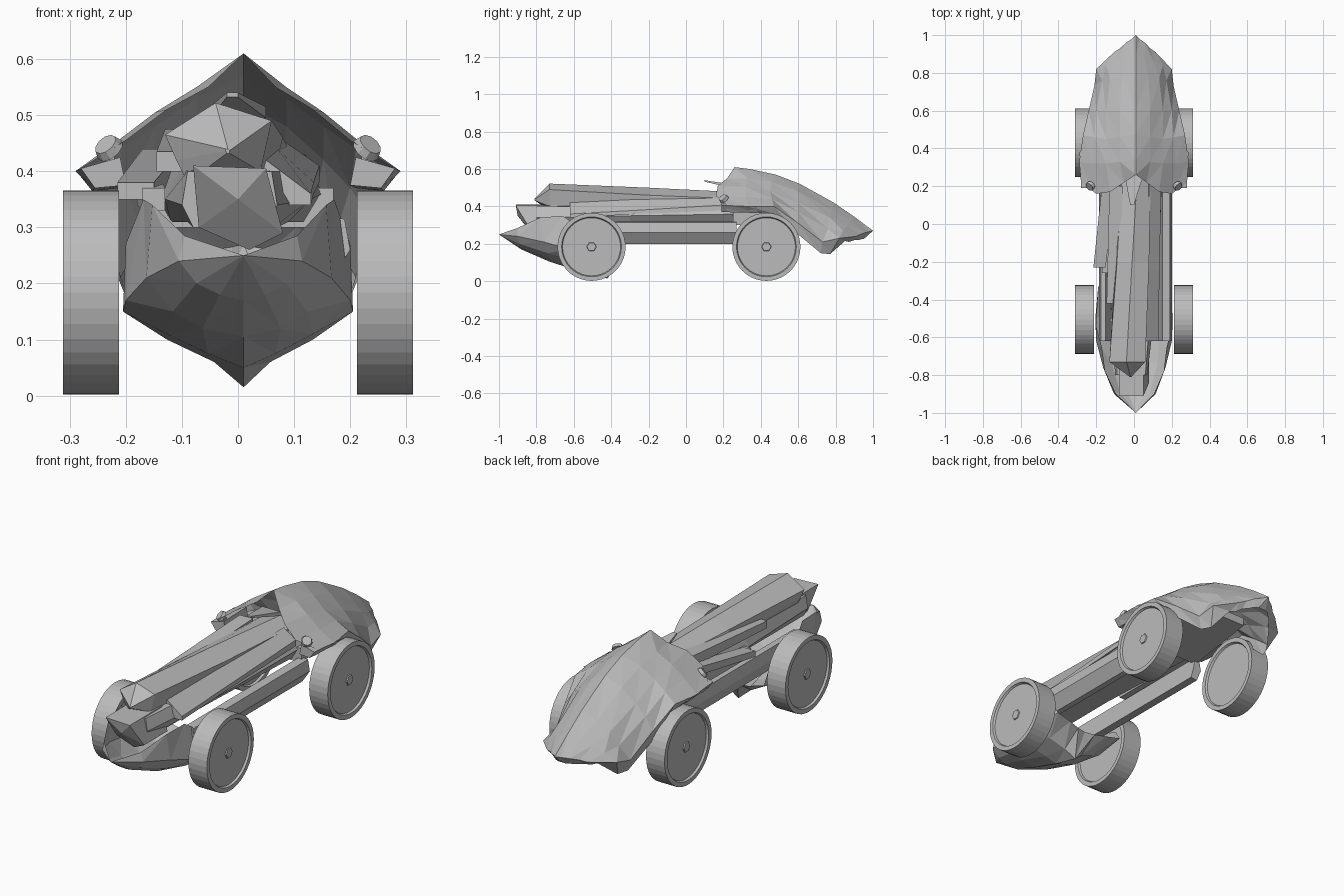
import bpy, bmesh, math
from mathutils import Matrix, Vector

grey = bpy.data.materials.new("plain grey")
grey.diffuse_color = (0.5, 0.5, 0.5, 1)


def finish(bm, name):
    bmesh.ops.recalc_face_normals(bm, faces=bm.faces)
    mesh = bpy.data.meshes.new(name)
    bm.to_mesh(mesh)
    bm.free()
    mesh.materials.append(grey)
    obj = bpy.data.objects.new(name, mesh)
    bpy.context.collection.objects.link(obj)
    return obj


def shell(name, rows, shift=0.01):
    """Symmetric faceted skin from half rows that start on the ridge line."""
    bm = bmesh.new()
    for side in (1, -1):
        grid = [[bm.verts.new((side * x + shift * (1 - min(1, x / .2)), y, z)) for x, y, z in row]
                for row in rows]
        for a, b in zip(grid, grid[1:]):
            for i in range(len(a) - 1):
                bm.faces.new((a[i], a[i + 1], b[i + 1]))
                bm.faces.new((a[i], b[i + 1], b[i]))
    bmesh.ops.remove_doubles(bm, verts=bm.verts, dist=0.001)
    bmesh.ops.dissolve_degenerate(bm, edges=bm.edges, dist=0.0005)
    return finish(bm, name)


def loft(name, sections):
    """Closed body through (y, [(x, z), ...]) cross-sections."""
    bm = bmesh.new()
    rings = [[bm.verts.new((x, y, z)) for x, z in pts] for y, pts in sections]
    n = len(rings[0])
    for a, b in zip(rings, rings[1:]):
        for i in range(n):
            j = (i + 1) % n
            bm.faces.new((a[i], a[j], b[j], b[i]))
    bm.faces.new(rings[0])
    bm.faces.new(rings[-1])
    return finish(bm, name)


def rect(x0, x1, z0, z1):
    return [(x0, z0), (x1, z0), (x1, z1), (x0, z1)]


def lathe_x(name, profile, centre, side, n=40):
    """Turned part about the x axis from (radius, x) points."""
    bm = bmesh.new()
    rings = []
    for r, x in profile:
        rings.append([bm.verts.new((side * x, centre[0] + r * math.cos(t), centre[1] + r * math.sin(t)))
                      for t in (2 * math.pi * k / n for k in range(n))])
    for a, b in zip(rings, rings[1:]):
        for i in range(n):
            j = (i + 1) % n
            bm.faces.new((a[i], a[j], b[j], b[i]))
    bm.faces.new(rings[0])
    bm.faces.new(rings[-1])
    return finish(bm, name)


# Wheels with sunken discs and hubs
for label, y in (("front", -0.505), ("rear", 0.43)):
    for side in (-1, 1):
        tag = label + ("_left" if side < 0 else "_right")
        lathe_x(tag + "_wheel", [(0.155, 0.222), (0.16, 0.212), (0.182, 0.212), (0.182, 0.312),
                                 (0.16, 0.312), (0.155, 0.302)], (y, 0.184), side)
        lathe_x(tag + "_hub", [(0.028, 0.299), (0.024, 0.307)], (y, 0.184), side, 6)

# Tall tail body with a pointed centre ridge
shell("tail_body", [
    [(0, .26, .61), (.06, .22, .55), (.13, .17, .51), (.20, .16, .455), (.28, .22, .405), (.26, .22, .37)],
    [(0, .34, .60), (.08, .33, .55), (.15, .32, .505), (.22, .32, .45), (.29, .33, .40), (.26, .33, .37)],
    [(0, .48, .57), (.08, .46, .53), (.15, .45, .48), (.21, .46, .44), (.27, .47, .40), (.25, .48, .36)],
    [(0, .61, .52), (.08, .60, .48), (.15, .60, .42), (.20, .60, .37), (.24, .60, .31), (.23, .60, .25)],
    [(0, .79, .42), (.07, .78, .38), (.13, .77, .34), (.17, .76, .28), (.21, .73, .21), (.19, .72, .15)],
    [(0, .90, .345), (.05, .88, .325), (.10, .86, .30), (.15, .84, .27), (.20, .82, .23), (.17, .77, .145)],
    [(0, 1.0, .27), (.02, .98, .265), (.05, .96, .26), (.08, .93, .25), (.11, .91, .24), (.12, .85, .215)],
    [(0, .95, .225), (.02, .95, .225), (.04, .94, .225), (.06, .92, .22), (.08, .90, .22), (.10, .87, .21)],
])
# Slanted lip under the front corners of the tail
for s in (-1, 1):
    loft("tail_lip", [(.19, [(s * .20, .375), (s * .255, .37), (s * .28, .405), (s * .21, .425)]),
                      (.38, [(s * .21, .37), (s * .26, .365), (s * .288, .40), (s * .22, .42)])])

# Bowl-shaped lower nose with a keel
shell("nose_bowl", [
    [(0, -1.0, .25), (0, -1.0, .25), (0, -1.0, .25), (0, -1.0, .25), (0, -1.0, .25)],
    [(0, -.88, .17), (.04, -.89, .18), (.08, -.89, .20), (.11, -.90, .24), (.10, -.90, .285)],
    [(0, -.73, .105), (.07, -.73, .12), (.12, -.74, .15), (.165, -.76, .21), (.155, -.78, .34)],
    [(0, -.56, .05), (.06, -.57, .075), (.13, -.59, .11), (.20, -.62, .17), (.17, -.66, .35)],
    [(0, -.42, .015), (.05, -.44, .06), (.13, -.46, .10), (.205, -.50, .15), (.20, -.54, .27)],
    [(0, -.35, .13), (.05, -.34, .13), (.11, -.33, .14), (.19, -.33, .16), (.19, -.36, .21)],
])

# V-sided chassis rails, open between them
for s, w in ((-1, .185), (1, .20)):
    rail = [(s * .125, .205), (s * .16, .20), (s * w, .26), (s * (w - .01), .315), (s * .15, .32), (s * .14, .26)]
    loft("side_rail", [(-.62, rail), (.27, rail)])
loft("rear_frame", [(.25, rect(-.17, .17, .30, .37)), (.65, rect(-.13, .13, .32, .36))])

# Middle body that widens along the frame
loft("middle_body", [
    (-.80, [(-.08, .30), (.05, .29), (.07, .34), (.06, .40), (-.09, .40), (-.10, .34)]),
    (-.30, [(-.09, .31), (.09, .31), (.13, .35), (.10, .40), (-.10, .41), (-.13, .35)]),
    (.32, [(-.12, .31), (.12, .31), (.15, .36), (.12, .43), (-.12, .43), (-.15, .36)]),
])

# Radiator box leaning forward at the top
bm = bmesh.new()
corners = [(-.07, -.84, .30), (.02, -.83, .26), (.08, -.84, .29), (.05, -.91, .405), (-.08, -.91, .41)]
front = [bm.verts.new(p) for p in corners]
back = [bm.verts.new((x, -.66, z)) for x, _, z in corners]
mid = bm.verts.new((.0, -.90, .35))
for i in range(5):
    j = (i + 1) % 5
    bm.faces.new((front[i], front[j], back[j], back[i]))
    bm.faces.new((front[j], front[i], mid))
bm.faces.new(back)
finish(bm, "radiator")

# Long tapering hood with a pointed front
loft("hood", [
    (-.81, [(-.02, .432), (-.015, .432), (-.015, .437), (-.018, .44), (-.022, .44), (-.022, .436)]),
    (-.73, [(-.09, .38), (.04, .40), (.06, .49), (-.04, .522), (-.13, .465), (-.11, .42)]),
    (-.20, [(-.08, .37), (.06, .38), (.08, .46), (-.01, .50), (-.09, .46), (-.10, .41)]),
    (.30, [(-.07, .38), (.09, .38), (.09, .44), (.02, .475), (-.06, .46), (-.09, .42)]),
])
# Sloping side cover on the right of the hood
loft("right_cover", [(-.62, [(.03, .34), (.13, .34), (.13, .36), (.05, .42)]),
                     (-.25, [(.04, .36), (.135, .36), (.135, .38), (.07, .44)]),
                     (.24, [(.04, .37), (.145, .38), (.145, .41), (.08, .455)])])

# Stepped exhaust boxes on the left
loft("exhaust_long", [(-.42, rect(-.145, -.075, .40, .435)), (.20, rect(-.13, -.06, .42, .475))])
loft("exhaust_short", [(-.23, rect(-.215, -.15, .35, .38)), (.20, rect(-.17, -.10, .40, .44))])
loft("exhaust_pipe", [(-.26, rect(-.17, -.13, .33, .37)), (.22, rect(-.18, -.14, .34, .39))])

# Small windscreen blade
loft("windscreen", [(.10, rect(-.02, .0, .532, .54)), (.26, rect(-.05, .05, .495, .515))])

# Mirrors on short stalks
for s in (-1, 1):
    bm = bmesh.new()
    bmesh.ops.create_cone(bm, cap_ends=True, segments=10, radius1=.027, radius2=.022, depth=.016)
    turn = Vector((s * .5, -.5, .6)).to_track_quat('Z', 'Y').to_matrix().to_4x4()
    bm.transform(Matrix.Translation((s * .232, .20, .443)) @ turn)
    finish(bm, "mirror")
    loft("mirror_stalk", [(.20, rect(s * .22, s * .235, .41, .44)), (.225, rect(s * .22, s * .235, .40, .43))])
